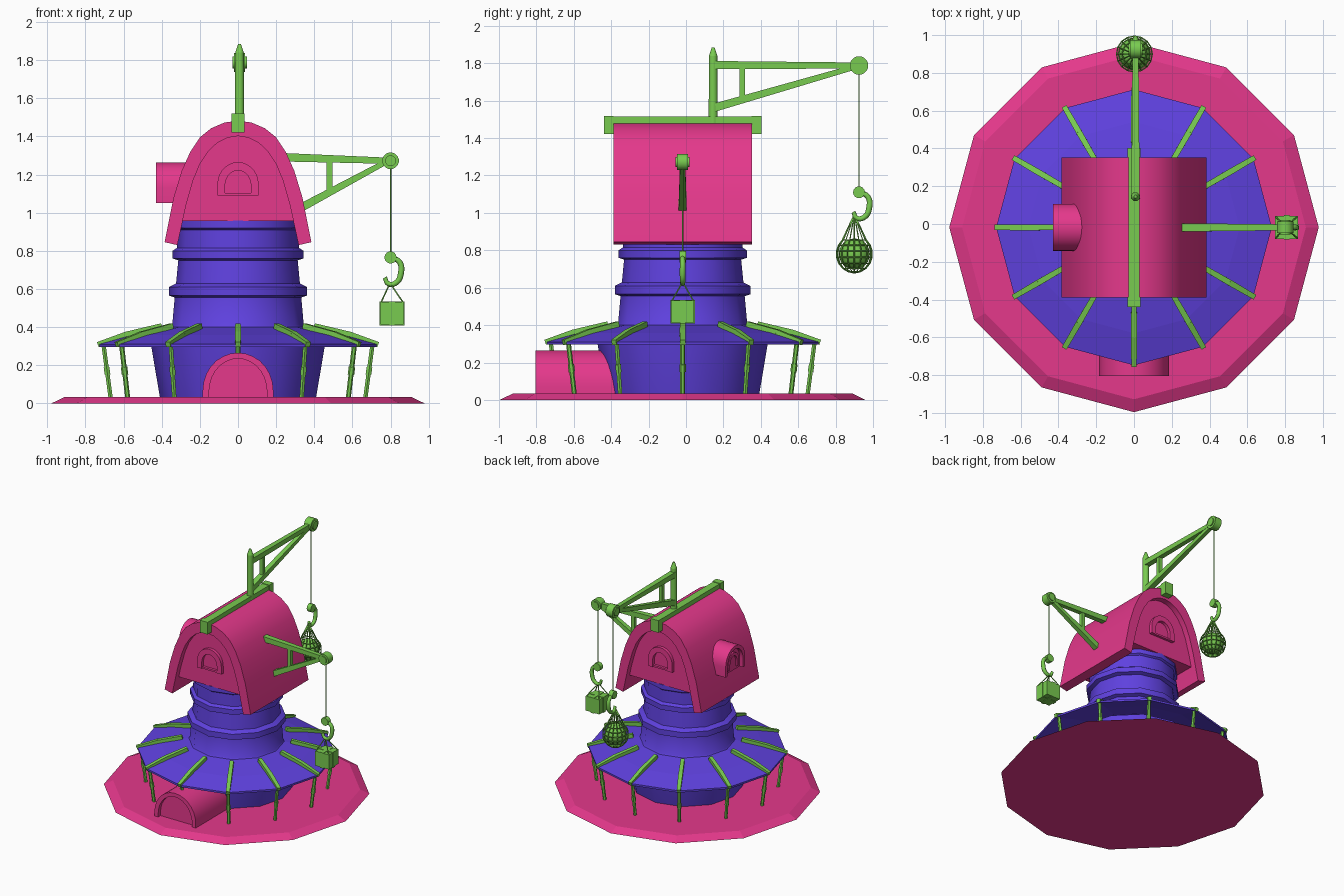
import bpy, bmesh
from math import sin, cos, pi, radians
from mathutils import Vector, Matrix

cube = bpy.data.objects.get("Cube")
if cube:
    bpy.data.objects.remove(cube)


def material(name, rgb):
    m = bpy.data.materials.new(name)
    m.use_nodes = True
    m.diffuse_color = (*rgb, 1)
    m.node_tree.nodes["Principled BSDF"].inputs["Base Color"].default_value = (*rgb, 1)
    return m


PINK = material("pink", (0.78, 0.04, 0.26))
BLUE = material("violet_blue", (0.115, 0.053, 0.74))
GREEN = material("green", (0.19, 0.6, 0.08))
CY = -0.018          # depth of the tower axis
SIDES = 12


def make(name, bm, mat, smooth=None, move=(0, 0, 0), turn=0):
    """Turn a bmesh into an object, optionally rotated about z and moved."""
    bmesh.ops.recalc_face_normals(bm, faces=bm.faces)
    bm.transform(Matrix.Translation(move) @ Matrix.Rotation(turn, 4, "Z"))
    me = bpy.data.meshes.new(name)
    bm.to_mesh(me)
    bm.free()
    me.materials.append(mat)
    ob = bpy.data.objects.new(name, me)
    bpy.context.collection.objects.link(ob)
    if smooth:
        bpy.ops.object.select_all(action="DESELECT")
        ob.select_set(True)
        bpy.context.view_layer.objects.active = ob
        bpy.ops.object.shade_smooth_by_angle(angle=radians(smooth))
    return ob


def lathe(profile, n=SIDES, closed=False):
    """Spin a (radius, height) profile around z."""
    bm = bmesh.new()
    rings = [[bm.verts.new((r * sin(2 * pi * i / n), r * cos(2 * pi * i / n), z))
              for i in range(n)] for r, z in profile]
    pairs = list(zip(rings, rings[1:])) + ([(rings[-1], rings[0])] if closed else [])
    for a, b in pairs:
        for i in range(n):
            j = (i + 1) % n
            bm.faces.new((a[i], a[j], b[j], b[i]))
    if not closed:
        bm.faces.new(rings[0])
        bm.faces.new(rings[-1])
    return bm


def bar(bm, p, q, r1, r2=None, n=4):
    """Add a tapered bar from p to q."""
    p, q = Vector(p), Vector(q)
    k = 2 ** 0.5 if n == 4 else 1
    rot = (q - p).to_track_quat("Z", "Y").to_matrix().to_4x4()
    bmesh.ops.create_cone(
        bm, cap_ends=True, segments=n, radius1=r1 * k, radius2=(r1 if r2 is None else r2) * k,
        depth=(q - p).length,
        matrix=Matrix.Translation((p + q) / 2) @ rot @ Matrix.Rotation(pi / n, 4, "Z"))


def box(bm, centre, size):
    bmesh.ops.create_cube(bm, size=1, matrix=Matrix.Translation(centre) @ Matrix.Diagonal((*size, 1)))


def arch(half, z0, spring, top, n=14):
    """Half-ellipse arch on short straight legs, from right to left."""
    curve = [(half * cos(pi * i / n), spring + (top - spring) * sin(pi * i / n)) for i in range(n + 1)]
    return [(half, z0)] + curve + [(-half, z0)]


def mirrored(pts):
    return pts + [(-x, z) for x, z in reversed(pts[:-1])]


def arch_shell(outer, inner, y0, y1):
    """Open arched tunnel with thickness."""
    bm = bmesh.new()
    loops = [[bm.verts.new((x, y, z)) for x, z in pts]
             for pts, y in ((outer, y0), (outer, y1), (inner, y1), (inner, y0))]
    for k in range(4):
        a, b = loops[k], loops[(k + 1) % 4]
        for i in range(len(a) - 1):
            bm.faces.new((a[i], a[i + 1], b[i + 1], b[i]))
    for end in (0, -1):
        bm.faces.new([l[end] for l in loops])
    return bm


def panel(pts, y0, y1):
    """Solid prism with an outline in x, z."""
    bm = bmesh.new()
    a, b = ([bm.verts.new((x, y, z)) for x, z in pts] for y in (y0, y1))
    bm.faces.new(a)
    bm.faces.new(b)
    for i in range(len(a)):
        j = (i + 1) % len(a)
        bm.faces.new((a[i], a[j], b[j], b[i]))
    return bm


AXIS = (0, CY, 0)

# Ground plate, tower and skirt roof
make("base_plate", lathe([(0.978, 0), (0.91, 0.033)]), PINK, move=AXIS)
make("tower", lathe([
    (0.4, 0.002), (0.41, 0.033), (0.46, 0.33), (0.36, 0.39), (0.345, 0.41), (0.332, 0.555),
    (0.362, 0.565), (0.362, 0.61), (0.325, 0.628), (0.313, 0.75), (0.343, 0.76),
    (0.343, 0.8), (0.32, 0.815), (0.318, 0.91), (0.332, 0.92), (0.332, 0.958)]),
    BLUE, 40, AXIS)
make("skirt_roof", lathe([(0.73, 0.31), (0.56, 0.358), (0.33, 0.405), (0.33, 0.385),
                          (0.56, 0.34), (0.73, 0.295)], closed=True), BLUE, move=AXIS)

# Roof ribs and posts, one per corner
ribs, posts = bmesh.new(), bmesh.new()
for i in range(SIDES):
    d = Vector((sin(2 * pi * i / SIDES), cos(2 * pi * i / SIDES), 0))
    at = lambda r, z: d * r + Vector((0, 0, z))
    bar(ribs, at(0.735, 0.308), at(0.58, 0.362), 0.014, 0.016)
    bar(ribs, at(0.585, 0.36), at(0.4, 0.406), 0.016, 0.014)
    bar(posts, at(0.665, 0.005), at(0.705, 0.305), 0.013, 0.013, 6)
    bar(posts, at(0.684, 0.15), at(0.69, 0.19), 0.017, 0.017, 6)
make("roof_ribs", ribs, GREEN, move=AXIS)
make("porch_posts", posts, GREEN, move=AXIS)

# Arched entrance
make("entrance_arch", arch_shell(arch(0.185, 0.002, 0.07, 0.265), arch(0.152, 0.002, 0.06, 0.235),
                                 -0.805, -0.38), PINK, 35)
make("entrance_door", panel(arch(0.154, 0.002, 0.06, 0.237), -0.775, -0.42), PINK, 35)

# Upper house: curved roof shell around a recessed gable block
outer = mirrored([(0.385, 0.845), (0.338, 1.08), (0.295, 1.22), (0.25, 1.32), (0.2, 1.395),
                  (0.14, 1.443), (0.07, 1.473), (0, 1.482)])
inner = mirrored([(0.318, 0.83), (0.272, 1.04), (0.235, 1.17), (0.2, 1.255), (0.157, 1.32),
                  (0.11, 1.365), (0.055, 1.393), (0, 1.402)])
wall = [(0.292, 0.955)] + inner[1:-1] + [(-0.292, 0.955)]
make("house_roof", arch_shell(outer, inner, -0.37, 0.37), PINK, 35, AXIS)
make("house_walls", panel(wall, -0.325, 0.325), PINK, 35, AXIS)


def window(name, y, turn):
    """Arched frame with a sill, facing -y before turning."""
    bm = arch_shell(arch(0.108, 1.09, 1.15, 1.265), arch(0.068, 1.09, 1.14, 1.222), y - 0.025, y + 0.02)
    make(name + "_frame", bm, PINK, 35, AXIS, turn)
    bm = bmesh.new()
    box(bm, (0, y - 0.005, 1.097), (0.2, 0.03, 0.014))
    make(name + "_sill", bm, PINK, None, AXIS, turn)


window("front_window", -0.325, 0)
window("back_window", -0.325, pi)

# Side dormer with its own window
make("dormer_hood", arch_shell(arch(0.125, 1.05, 1.13, 1.262), arch(0.098, 1.05, 1.12, 1.235),
                               -0.43, -0.2), PINK, 35, AXIS, -pi / 2)
make("dormer_wall", panel(arch(0.1, 1.05, 1.12, 1.237), -0.4, -0.2), PINK, 35, AXIS, -pi / 2)
make("dormer_window_frame", arch_shell(arch(0.07, 1.075, 1.12, 1.2), arch(0.045, 1.075, 1.115, 1.175),
                                       -0.415, -0.39), PINK, 35, AXIS, -pi / 2)

# Ridge beam with hanging end blocks
bm = bmesh.new()
box(bm, (0, 0, 1.492), (0.06, 0.83, 0.045))
for s in (-1, 1):
    box(bm, (0, s * 0.395, 1.47), (0.07, 0.052, 0.098))
make("ridge_beam", bm, GREEN, move=AXIS)

# Mast of the top crane
bm = bmesh.new()
bar(bm, (0.008, 0.145, 1.48), (0.008, 0.145, 1.84), 0.026, 0.024, 8)
bar(bm, (0.008, 0.145, 1.84), (0.008, 0.145, 1.885), 0.024, 0.008, 8)
make("crane_mast", bm, GREEN, 50)


def crane(name, at, across, arm, brace, strut, tip, wheel, hook_z):
    """Braced arm, pulley, rope and hook; at(u, z) maps the crane plane to space."""
    u, z = tip
    bm = bmesh.new()
    bar(bm, at(*arm), at(u, z), 0.022, 0.016)
    bar(bm, at(*brace), at(u - 0.035, z - 0.012), 0.022, 0.014)
    bar(bm, at(*strut[0]), at(*strut[1]), 0.015)
    make(name + "_arm", bm, GREEN)
    bm = bmesh.new()
    side = Vector(across)
    bar(bm, at(u, z) - side * 0.03, at(u, z) + side * 0.03, wheel, wheel, 16)
    bar(bm, at(u, z) - side * 0.038, at(u, z) + side * 0.038, wheel * 0.65, wheel * 0.65, 16)
    bar(bm, at(u, hook_z) - side * 0.018, at(u, hook_z) + side * 0.018, 0.032, 0.032, 14)
    make(name + "_pulley", bm, GREEN, 40)
    bm = bmesh.new()
    bar(bm, at(u, z), at(u, hook_z), 0.004, 0.004, 6)
    make(name + "_rope", bm, GREEN, 70)
    # Hook bent from a tapering tube
    cu = bpy.data.curves.new(name + "_hook", "CURVE")
    cu.dimensions, cu.bevel_depth, cu.bevel_resolution, cu.use_fill_caps = "3D", 0.016, 2, True
    cu.resolution_u = 5
    sp = cu.splines.new("BEZIER")
    path = [(0.01, 0), (0.048, -0.025), (0.055, -0.08), (0.03, -0.132), (-0.012, -0.138), (-0.03, -0.105)]
    sp.bezier_points.add(len(path) - 1)
    for i, (pt, (du, dz)) in enumerate(zip(sp.bezier_points, path)):
        pt.co = at(u + du, hook_z + dz)
        pt.handle_left_type = pt.handle_right_type = "AUTO"
        pt.radius = 1 - 0.1 * abs(i - 2)
    cu.materials.append(GREEN)
    bpy.context.collection.objects.link(bpy.data.objects.new(name + "_hook", cu))


crane("top_crane", lambda u, z: Vector((0.008, u, z)), (1, 0, 0), (0.145, 1.79), (0.15, 1.562),
      ((0.3, 1.615), (0.3, 1.785)), (0.925, 1.788), 0.05, 1.11)
crane("side_crane", lambda u, z: Vector((u, CY, z)), (0, 1, 0), (0.25, 1.29), (0.31, 1.015),
      ((0.48, 1.12), (0.48, 1.275)), (0.8, 1.272), 0.044, 0.765)

# Crate hung from the side crane
crate = Vector((0.808, CY, 0.472))
bm = bmesh.new()
box(bm, crate, (0.122, 0.122, 0.118))
make("crate", bm, GREEN)
bm = bmesh.new()
box(bm, crate, (0.13, 0.03, 0.126))
box(bm, crate, (0.03, 0.13, 0.126))
make("crate_straps", bm, GREEN)
bm = bmesh.new()
for sx in (-1, 1):
    for sy in (-1, 1):
        bar(bm, (0.797, CY, 0.63), crate + Vector((sx * 0.057, sy * 0.057, 0.058)), 0.004, 0.004, 5)
make("crate_slings", bm, GREEN)

# Netted ball hung from the top crane
net_at = (0.002, 0.9, 0.78)
net = [(0.006, 0.2)] + [(0.096 * cos(a), 0.1 * sin(a)) for a in
                        [radians(d) for d in (48, 28, 9, -10, -30, -50, -70, -86)]]
cage = make("net", lathe(net, 16), GREEN, move=net_at)
mod = cage.modifiers.new("strands", "WIREFRAME")
mod.thickness = 0.007
bm = bmesh.new()
bmesh.ops.create_uvsphere(bm, u_segments=20, v_segments=12, radius=0.083)
make("net_ball", bm, GREEN, 60, net_at)
